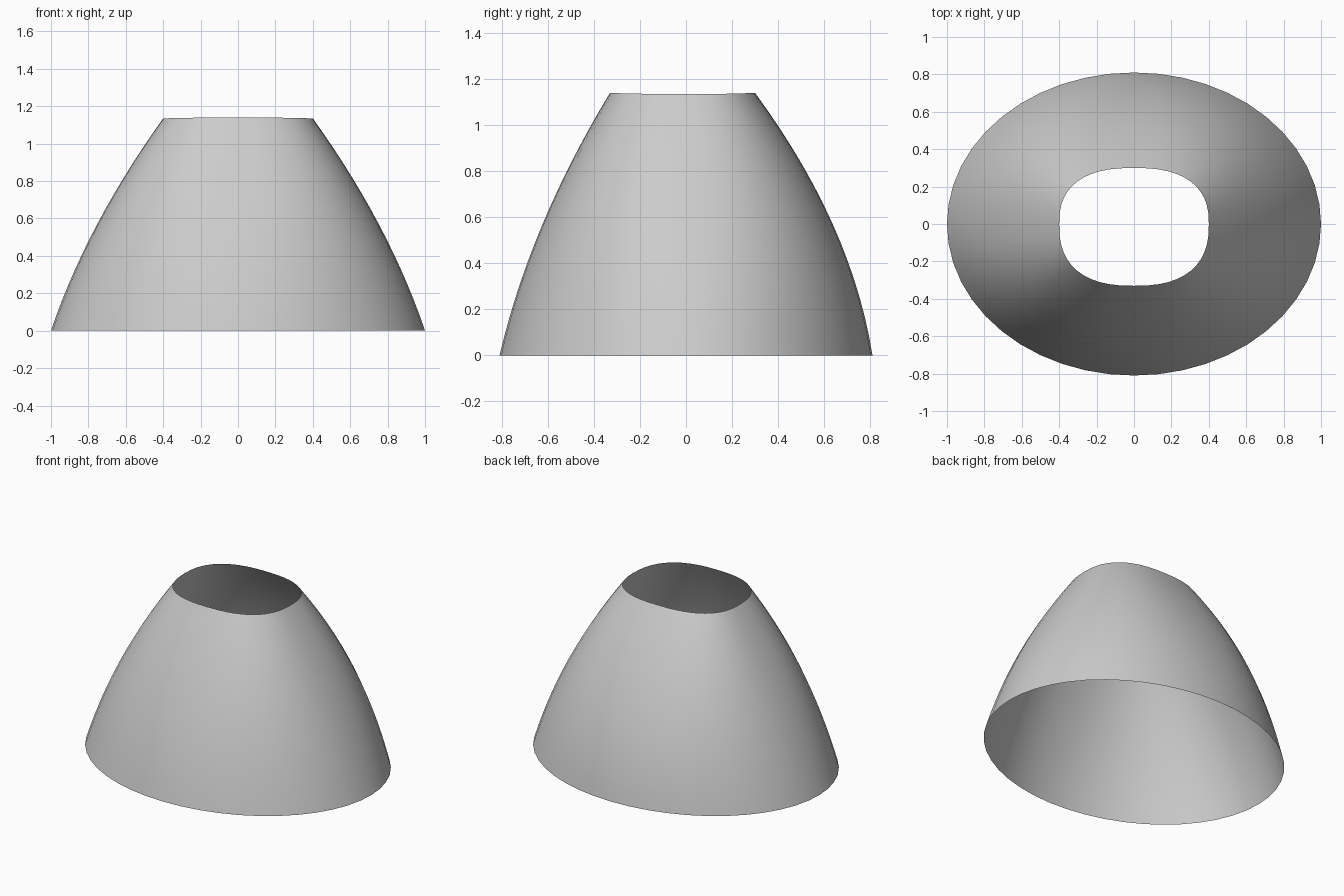
import bpy, bmesh, math

if "Cube" in bpy.data.objects:
    bpy.data.objects.remove(bpy.data.objects["Cube"])

SIDES, ROWS, HEIGHT = 48, 14, 1.14


def power(v, e):
    return math.copysign(abs(v) ** e, v)


def ring(bm, t):
    """One cross-section: an ellipse at the base, squarer and off-centre at the top."""
    h = t * HEIGHT
    half_x = 1.0 - 0.337 * h - 0.166 * h * h
    front = 0.81 - 0.235 * h - 0.163 * h * h
    back = 0.81 - 0.158 * h - 0.254 * h * h
    e = 2 / (2.0 + 0.5 * t ** 1.5)
    verts = []
    for i in range(SIDES):
        a = 2 * math.pi * i / SIDES
        c, s = math.cos(a), math.sin(a)
        x = half_x * power(c, e)
        y = (back if s > 0 else front) * power(s, e)
        z = h - 0.005 * t * c * c      # rim dips slightly at the sides
        verts.append(bm.verts.new((x, y, z)))
    return verts


# Open tapered shell
bm = bmesh.new()
rings = [ring(bm, r / ROWS) for r in range(ROWS + 1)]
for low, high in zip(rings, rings[1:]):
    for i in range(SIDES):
        j = (i + 1) % SIDES
        bm.faces.new((low[i], low[j], high[j], high[i])).smooth = True
mesh = bpy.data.meshes.new("tapered_shell")
bm.to_mesh(mesh)
bm.free()
shell = bpy.data.objects.new("tapered_shell", mesh)
bpy.context.collection.objects.link(shell)
